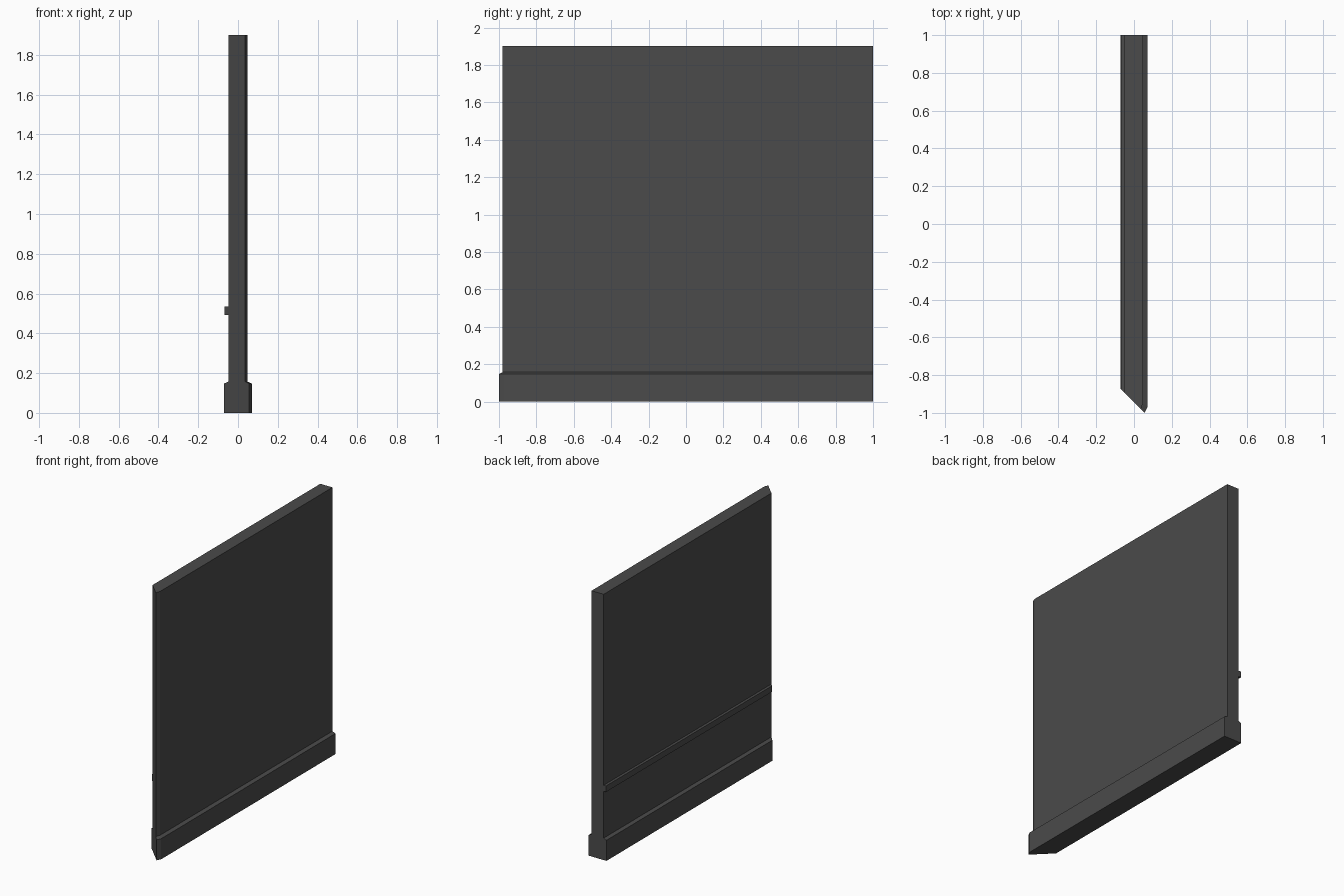
import bpy, bmesh

if "Cube" in bpy.data.objects:
    bpy.data.objects.remove(bpy.data.objects["Cube"])

dark = bpy.data.materials.new("dark_grey")
dark.diffuse_color = (0.07, 0.07, 0.07, 1)
dark.use_nodes = True
dark.node_tree.nodes["Principled BSDF"].inputs["Base Color"].default_value = dark.diffuse_color


def mitre_y(x):
    # 45 degree mitred end of the wall
    return -0.944 - x


def plan(left, right, tip):
    # footprint with a mitred front end and a small chamfered tip
    pts = [(left, 1), (left, mitre_y(left)), (tip, mitre_y(tip))]
    if tip < right:
        pts.append((right, mitre_y(tip) + 0.03))
    return pts + [(right, 1)]


def loft(name, rings):
    # closed solid through a stack of (footprint, height) rings
    bm = bmesh.new()
    loops = [[bm.verts.new((x, y, z)) for x, y in pts] for pts, z in rings]
    for low, high in zip(loops, loops[1:]):
        n = len(low)
        for i in range(n):
            j = (i + 1) % n
            bm.faces.new((low[i], low[j], high[j], high[i]))
    bm.faces.new(loops[0][::-1])
    bm.faces.new(loops[-1])
    bmesh.ops.recalc_face_normals(bm, faces=bm.faces)
    mesh = bpy.data.meshes.new(name)
    bm.to_mesh(mesh)
    bm.free()
    mesh.materials.append(dark)
    ob = bpy.data.objects.new(name, mesh)
    bpy.context.collection.objects.link(ob)
    return ob


base = plan(-0.071, 0.071, 0.056)
wall = plan(-0.049, 0.047, 0.036)
rail = plan(-0.068, -0.049, -0.049)

# wall with a baseboard on both sides, sloped along its top edge
loft("wall_with_baseboard", [(base, 0), (base, 0.147), (wall, 0.157), (wall, 1.9)])

# chair rail on the left face
loft("chair_rail", [(rail, 0.492), (rail, 0.535)])
